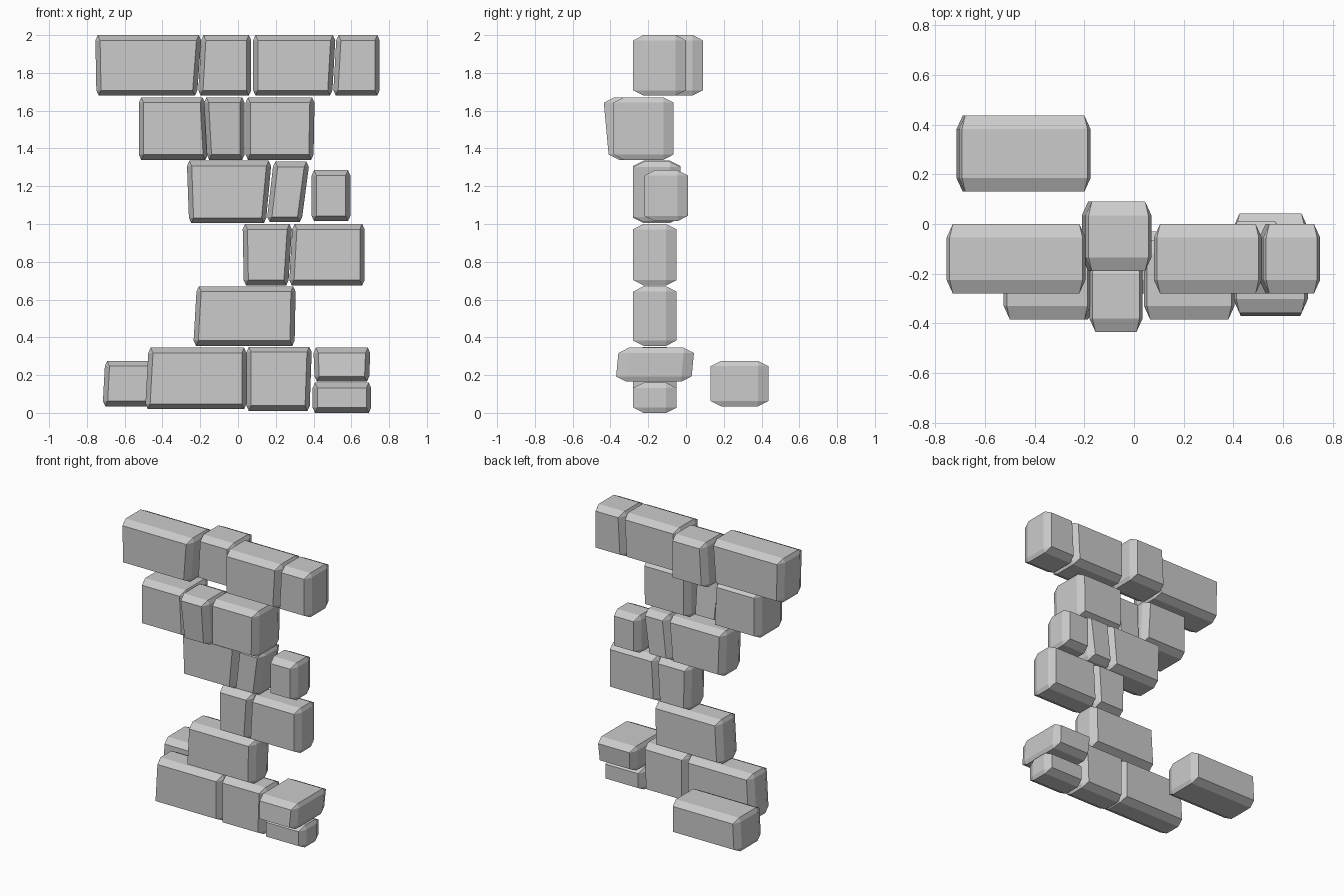
import bpy, bmesh, math

if "Cube" in bpy.data.objects:
    bpy.data.objects.remove(bpy.data.objects["Cube"])


def stone(name, bottom, top, z, y, lean=0.0):
    """Rough-cut block: bottom/top are x spans, z and y are spans, lean pushes the top in y."""
    bm = bmesh.new()
    cx, cy, cz = 0.025, 0.055, 0.028          # corner cuts along each axis
    for iz, sz in ((0, 1), (1, -1)):
        span = (bottom, top)[iz]
        for ix, sx in ((0, 1), (1, -1)):
            for iy, sy in ((0, 1), (1, -1)):
                X, Y, Z = span[ix], y[iy] + lean * iz, z[iz]
                bm.verts.new((X + sx * cx, Y, Z + sz * cz))             # front/back face
                bm.verts.new((X + sx * cx * 0.5, Y + sy * cy, Z))       # top/bottom face
                bm.verts.new((X, Y + sy * cy, Z + sz * cz))             # end face
    bmesh.ops.convex_hull(bm, input=bm.verts[:])
    bmesh.ops.dissolve_limit(bm, angle_limit=math.radians(2), verts=bm.verts[:], edges=bm.edges[:])
    bmesh.ops.recalc_face_normals(bm, faces=bm.faces[:])
    mesh = bpy.data.meshes.new(name)
    bm.to_mesh(mesh)
    bm.free()
    obj = bpy.data.objects.new(name, mesh)
    bpy.context.collection.objects.link(obj)
    return obj


WALL = (-0.28, -0.05)     # usual depth span of the wall

# Top course
z, y = (1.68, 2.0), (-0.28, 0.0)
stone("top_stone_left", (-0.75, -0.215), (-0.755, -0.195), z, y)
stone("top_stone_recessed", (-0.21, 0.07), (-0.195, 0.07), z, (-0.19, 0.09))
stone("top_stone_right", (0.08, 0.50), (0.08, 0.515), z, y)
stone("top_stone_end", (0.505, 0.75), (0.52, 0.75), z, y)

# Second course, set forward
z, y = (1.34, 1.67), (-0.385, -0.065)
stone("second_stone_left", (-0.525, -0.16), (-0.525, -0.175), z, y)
stone("second_stone_middle", (-0.165, 0.035), (-0.18, 0.035), z, (-0.41, -0.12), -0.025)
stone("second_stone_right", (0.04, 0.40), (0.04, 0.405), z, y)

# Third course
z, y = (1.005, 1.335), (-0.28, -0.03)
stone("third_stone_left", (-0.26, 0.15), (-0.27, 0.175), z, y)
stone("third_stone_slanted", (0.155, 0.34), (0.185, 0.375), (1.01, 1.33), y)
stone("third_stone_small", (0.39, 0.595), (0.39, 0.595), (1.015, 1.285), (-0.22, 0.01))

# Fourth and fifth courses
z = (0.675, 1.0)
stone("fourth_stone_left", (0.03, 0.268), (0.025, 0.285), z, WALL)
stone("fourth_stone_right", (0.272, 0.67), (0.287, 0.67), z, WALL)
stone("fifth_stone", (-0.235, 0.30), (-0.22, 0.305), (0.355, 0.67), WALL)

# Bottom course
stone("base_stone_left", (-0.49, 0.045), (-0.475, 0.045), (0.02, 0.345), WALL)
stone("base_stone_middle", (0.045, 0.38), (0.045, 0.39), (0.01, 0.35), WALL)
stone("base_stone_lower_end", (0.395, 0.705), (0.395, 0.705), (0.0, 0.16), WALL)
stone("base_stone_upper_end", (0.405, 0.695), (0.40, 0.70), (0.165, 0.345), (-0.37, 0.03), 0.012)

# Loose stone lying behind the wall
stone("loose_stone", (-0.715, -0.175), (-0.705, -0.175), (0.035, 0.275), (0.13, 0.437))
